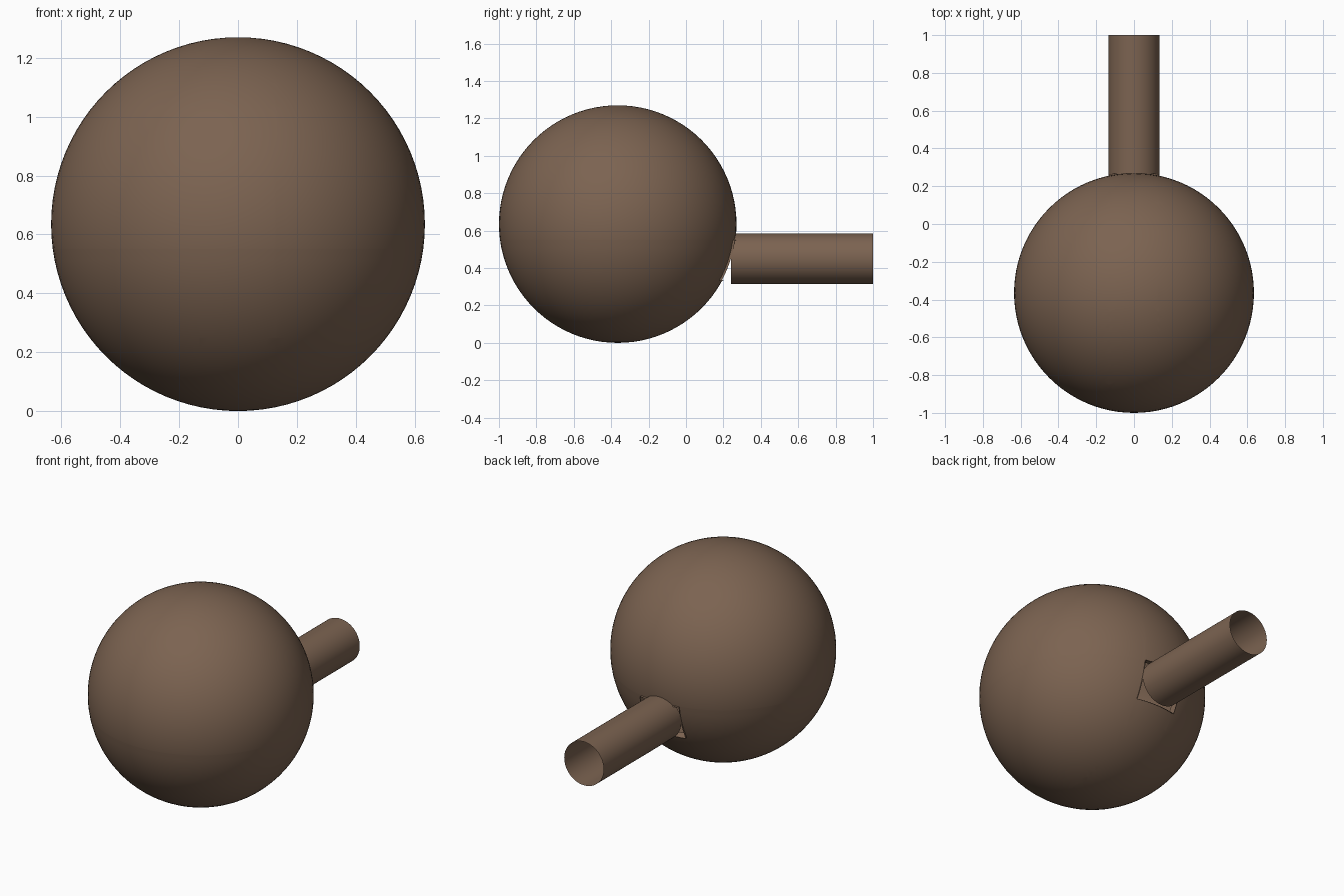
import bpy, bmesh, math
from mathutils import Vector, Matrix

if "Cube" in bpy.data.objects:
    bpy.data.objects.remove(bpy.data.objects["Cube"])

R = 0.635
CENTRE = Vector((0, -0.365, R))
HALF_W, Z_LOW, Z_HIGH = 0.13, 0.335 - R, 0.55 - R

brown = bpy.data.materials.new("brown")
brown.diffuse_color = (0.20, 0.125, 0.082, 1)
brown.use_nodes = True
brown.node_tree.nodes["Principled BSDF"].inputs["Base Color"].default_value = brown.diffuse_color


def finish(bm, name, location):
    mesh = bpy.data.meshes.new(name)
    bm.to_mesh(mesh)
    bm.free()
    ob = bpy.data.objects.new(name, mesh)
    bpy.context.collection.objects.link(ob)
    ob.location = location
    mesh.materials.append(brown)
    bpy.ops.object.select_all(action='DESELECT')
    ob.select_set(True)
    bpy.context.view_layer.objects.active = ob
    bpy.ops.object.shade_smooth_by_angle(angle=math.radians(35))
    return ob


# Round body with a square opening cut into its back
bm = bmesh.new()
bmesh.ops.create_uvsphere(bm, u_segments=96, v_segments=48, radius=R)
cuts = [((-HALF_W, 0, 0), (1, 0, 0)), ((HALF_W, 0, 0), (1, 0, 0)),
        ((0, 0, Z_LOW), (0, 0, 1)), ((0, 0, Z_HIGH), (0, 0, 1))]
for point, normal in cuts:
    bmesh.ops.bisect_plane(bm, geom=bm.verts[:] + bm.edges[:] + bm.faces[:],
                           dist=1e-5, plane_co=point, plane_no=normal)
opening = []
for f in bm.faces:
    c = f.calc_center_median()
    if c.y > 0 and abs(c.x) < HALF_W and Z_LOW < c.z < Z_HIGH:
        opening.append(f)
bmesh.ops.delete(bm, geom=opening, context='FACES')

# Thin lip around the opening: slightly out, then back inside
rim = [e for e in bm.edges if e.is_boundary]
for radius in (R * 1.018, R * 0.96):
    ext = bmesh.ops.extrude_edge_only(bm, edges=rim)["geom"]
    for v in ext:
        if isinstance(v, bmesh.types.BMVert):
            v.co = v.co.normalized() * radius
    rim = [e for e in ext if isinstance(e, bmesh.types.BMEdge) and e.is_boundary]
finish(bm, "round_body", CENTRE)

# Open tube sticking out of the back
bm = bmesh.new()
bmesh.ops.create_cone(bm, cap_ends=False, segments=64, radius1=0.135,
                      radius2=0.135, depth=0.76,
                      matrix=Matrix.Rotation(math.radians(90), 4, 'X'))
finish(bm, "open_tube", (0, 0.62, 0.45))
